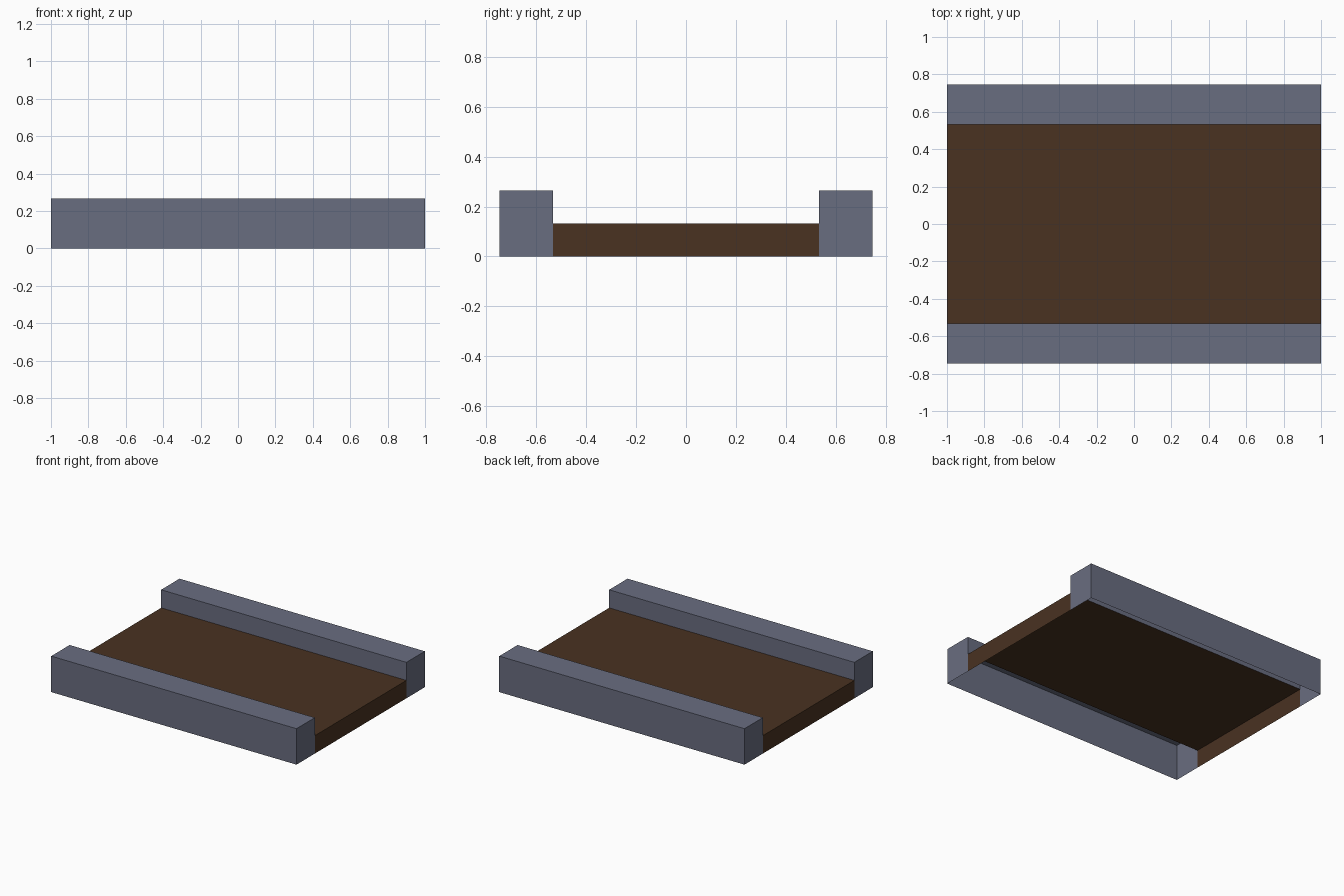
import bpy, bmesh

if "Cube" in bpy.data.objects:
    bpy.data.objects.remove(bpy.data.objects["Cube"])

HALF = 1.0      # half length along x
OUT = 0.747     # outer edge of the kerbs
INN = 0.533     # inner edge of the kerbs
TOP = 0.265     # kerb height
BED = 0.132     # bed height


def material(name, rgb):
    m = bpy.data.materials.new(name)
    m.diffuse_color = (*rgb, 1.0)
    m.use_nodes = True
    m.node_tree.nodes["Principled BSDF"].inputs["Base Color"].default_value = m.diffuse_color
    return m


def open_shell(name, profile, sides, mat):
    """Extrude a closed (y, z) profile along x, capping the ends and
    keeping only the listed side strips, so the underside stays open."""
    bm = bmesh.new()
    left = [bm.verts.new((-HALF, y, z)) for y, z in profile]
    right = [bm.verts.new((HALF, y, z)) for y, z in profile]
    bm.faces.new(left[::-1])
    bm.faces.new(right)
    n = len(profile)
    for i in sides:
        j = (i + 1) % n
        bm.faces.new((left[i], left[j], right[j], right[i]))
    bm.normal_update()
    mesh = bpy.data.meshes.new(name)
    bm.to_mesh(mesh)
    bm.free()
    mesh.materials.append(mat)
    ob = bpy.data.objects.new(name, mesh)
    bpy.context.collection.objects.link(ob)
    return ob


grey = material("slate grey", (0.141, 0.153, 0.216))
brown = material("dark brown", (0.067, 0.032, 0.0152))

# Kerbs: outer side, top and the inner side above the bed
# (profiles run counter-clockwise seen from +x, so normals face out)
open_shell("back_kerb",
           [(INN, 0), (OUT, 0), (OUT, TOP), (INN, TOP), (INN, BED)],
           (1, 2, 3), grey)
open_shell("front_kerb",
           [(-OUT, 0), (-INN, 0), (-INN, BED), (-INN, TOP), (-OUT, TOP)],
           (2, 3, 4), grey)

# Sunken bed between the kerbs: top and ends only
open_shell("bed",
           [(-INN, 0), (INN, 0), (INN, BED), (-INN, BED)],
           (2,), brown)
